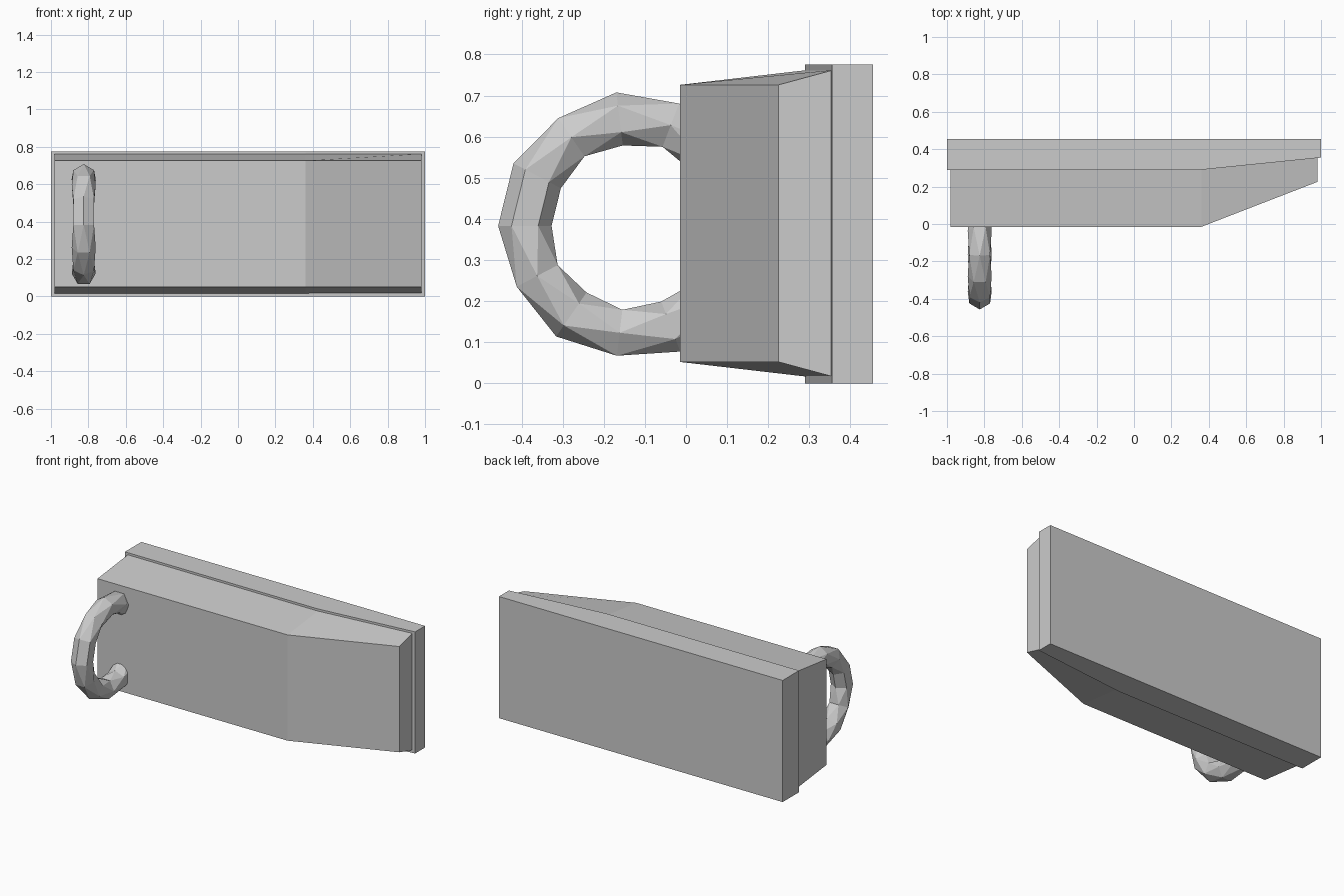
import bpy, bmesh, math
from mathutils import Matrix, Vector

if "Cube" in bpy.data.objects:
    bpy.data.objects.remove(bpy.data.objects["Cube"])


def finish(bm, name):
    bmesh.ops.recalc_face_normals(bm, faces=bm.faces)
    mesh = bpy.data.meshes.new(name)
    bm.to_mesh(mesh)
    bm.free()
    obj = bpy.data.objects.new(name, mesh)
    bpy.context.collection.objects.link(obj)
    return obj


def loft(name, rings):
    """Bridge equal-length point loops and cap both ends."""
    bm = bmesh.new()
    loops = [[bm.verts.new(p) for p in ring] for ring in rings]
    n = len(loops[0])
    for a, b in zip(loops, loops[1:]):
        for i in range(n):
            j = (i + 1) % n
            bm.faces.new((a[i], a[j], b[j], b[i]))
    bm.faces.new(loops[0])
    bm.faces.new(loops[-1])
    return finish(bm, name)


# Backing plate: plan outline with a thinner right end
plan = [(-1, 0.455), (-1, 0.29), (0.36, 0.29), (1, 0.355), (1, 0.455)]
loft("back_plate", [[(x, y, z) for x, y in plan] for z in (0.0, 0.775)])


# Front panel: cross-sections along x, tapering in height toward the front
def section(x, front, root):
    return [(x, root, 0.016), (x, front, 0.052), (x, front, 0.726), (x, root, 0.762)]


loft("front_panel", [section(-0.98, -0.015, 0.295),
                     section(0.36, -0.015, 0.295),
                     section(0.98, 0.225, 0.358)])

# Handle ring: coarse faceted torus standing in the y-z plane
SEGMENTS, SIDES, MAJOR, MINOR = 13, 6, 0.262, 0.065
bm = bmesh.new()
grid = []
for i in range(SEGMENTS):
    a = 2 * math.pi * i / SEGMENTS + math.pi
    loop = []
    for k in range(SIDES):
        t = 2 * math.pi * (k + 0.5 * (i % 2)) / SIDES
        r = MAJOR + MINOR * math.cos(t)
        loop.append(bm.verts.new((-0.825 + 0.064 * math.sin(t),
                                  -0.13 + r * math.cos(a),
                                  0.383 + r * math.sin(a))))
    grid.append(loop)
# Alternate loops are half a side out of step, giving irregular triangular facets
for i in range(SEGMENTS):
    j = (i + 1) % SEGMENTS
    a, b = grid[i], grid[j]
    for k in range(SIDES):
        m = (k + 1) % SIDES
        if i % 2 == 0 and j != 0:
            bm.faces.new((a[k], a[m], b[k]))
            bm.faces.new((a[m], b[m], b[k]))
        else:
            bm.faces.new((a[k], b[m], b[k]))
            bm.faces.new((a[k], a[m], b[m]))
finish(bm, "handle_ring")
